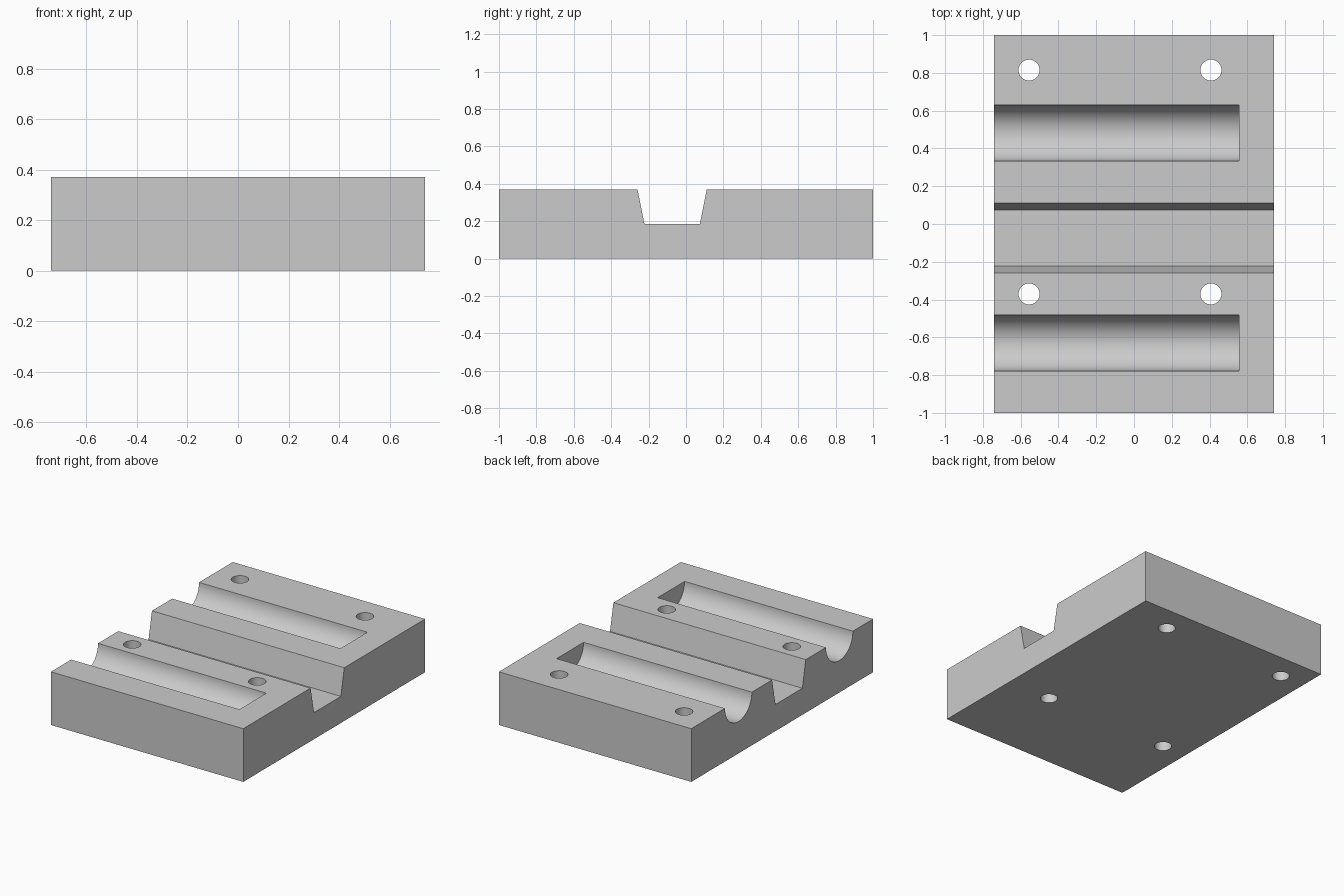
import bpy
import math

if "Cube" in bpy.data.objects:
    bpy.data.objects.remove(bpy.data.objects["Cube"], do_unlink=True)

U = 1 / 54                      # drawing unit: the block is 80 x 108 x 20 units
HALF_X, HALF_Y, TOP = 40 * U, 54 * U, 20 * U

grey = bpy.data.materials.new("plain grey")
grey.use_nodes = True
COLOUR = (0.6, 0.6, 0.6, 1)
grey.diffuse_color = COLOUR
grey.node_tree.nodes["Principled BSDF"].inputs["Base Color"].default_value = COLOUR

# Block: end profile with the tapered channel, extruded along x
profile = [(-HALF_Y, 0), (HALF_Y, 0), (HALF_Y, TOP), (6 * U, TOP), (4 * U, TOP / 2),
           (-12 * U, TOP / 2), (-14 * U, TOP), (-HALF_Y, TOP)]
n = len(profile)
verts = [(x, y, z) for x in (-HALF_X, HALF_X) for y, z in profile]
faces = [tuple(reversed(range(n))), tuple(range(n, 2 * n))]
faces += [(i, (i + 1) % n, (i + 1) % n + n, i + n) for i in range(n)]
mesh = bpy.data.meshes.new("mould_block")
mesh.from_pydata(verts, [], faces)
mesh.materials.append(grey)
block = bpy.data.objects.new("mould_block", mesh)
bpy.context.collection.objects.link(block)

cutters = []


def cut(name, radius, length, location, along_x=False):
    """Subtract a cylinder from the block."""
    bpy.ops.mesh.primitive_cylinder_add(
        vertices=64, radius=radius, depth=length, location=location,
        rotation=(0, math.pi / 2 if along_x else 0, 0))
    cutter = bpy.context.object
    cutter.name = name
    cutter.hide_render = True
    cutter.data.materials.append(grey)
    mod = block.modifiers.new(name, 'BOOLEAN')
    mod.operation = 'DIFFERENCE'
    mod.solver = 'EXACT'
    mod.object = cutter
    cutters.append(cutter)


# Half-round troughs, open at the -x end
end_x, start_x = 30 * U, -HALF_X - 0.1
for y in (26 * U, -34 * U):
    cut("trough_cutter", 8 * U, end_x - start_x, ((end_x + start_x) / 2, y, TOP), True)

# Four through holes
for x in (-30 * U, 22 * U):
    for y in (44 * U, -20 * U):
        cut("hole_cutter", 3 * U, 1, (x, y, TOP / 2))

# Bake the cuts and drop the helpers
bpy.context.view_layer.update()
depsgraph = bpy.context.evaluated_depsgraph_get()
baked = bpy.data.meshes.new_from_object(block.evaluated_get(depsgraph))
block.modifiers.clear()
block.data = baked
for cutter in cutters:
    bpy.data.objects.remove(cutter, do_unlink=True)

bpy.ops.object.select_all(action='DESELECT')
block.select_set(True)
bpy.context.view_layer.objects.active = block
bpy.ops.object.shade_smooth_by_angle(angle=math.radians(30))
